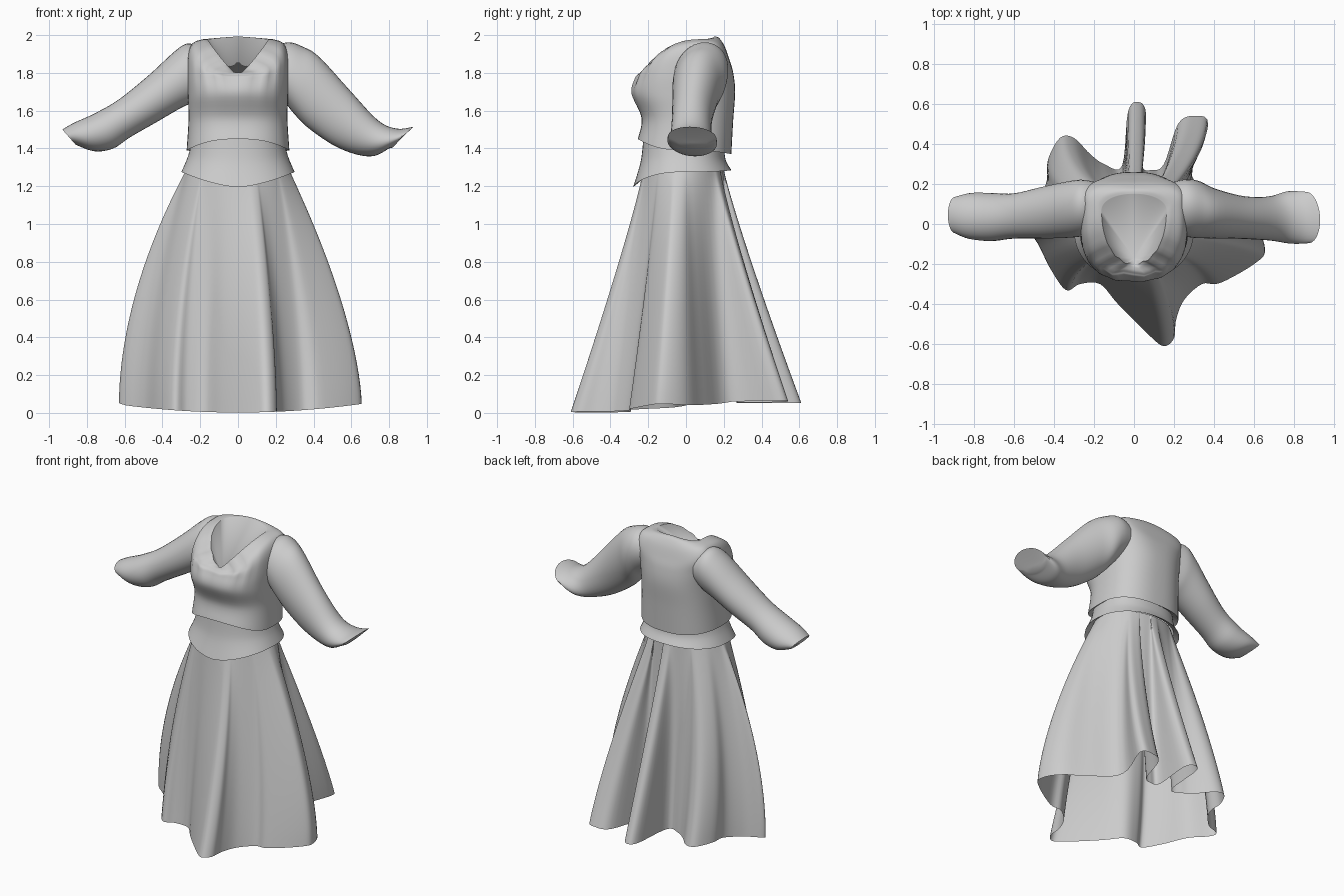
import bpy, bmesh, math
from mathutils import Vector

cube = bpy.data.objects.get("Cube")
if cube:
    bpy.data.objects.remove(cube, do_unlink=True)

cloth = bpy.data.materials.new("grey cloth")
cloth.use_nodes = True
GREY = (0.6, 0.6, 0.6, 1)
cloth.diffuse_color = GREY
cloth.node_tree.nodes["Principled BSDF"].inputs["Base Color"].default_value = GREY


def spline(keys, steps, closed=False):
    """Smooth interpolation through tuples of numbers."""
    n = len(keys)
    pick = (lambda i: keys[i % n]) if closed else (lambda i: keys[max(0, min(n - 1, i))])
    out = []
    for i in range(n if closed else n - 1):
        for s in range(steps):
            t = s / steps
            quad = zip(pick(i - 1), pick(i), pick(i + 1), pick(i + 2))
            out.append(tuple(
                b + 0.5 * t * (c - a + t * (2*a - 5*b + 4*c - d + t * (3*(b - c) + d - a)))
                for a, b, c, d in quad))
    if not closed:
        out.append(keys[-1])
    return out


def loft(name, rings, end_cap=None, sharp=50):
    """Skin closed rings of points; the cap is the centre point of a fan."""
    bm = bmesh.new()
    loops = [[bm.verts.new(p) for p in ring] for ring in rings]
    n = len(loops[0])
    for a, b in zip(loops, loops[1:]):
        for i in range(n):
            j = (i + 1) % n
            bm.faces.new((a[i], a[j], b[j], b[i]))
    if end_cap:
        tip, rim = bm.verts.new(end_cap), loops[-1]
        for i in range(n):
            bm.faces.new((rim[i], rim[(i + 1) % n], tip))
    bmesh.ops.recalc_face_normals(bm, faces=bm.faces)
    mesh = bpy.data.meshes.new(name)
    bm.to_mesh(mesh)
    bm.free()
    obj = bpy.data.objects.new(name, mesh)
    bpy.context.collection.objects.link(obj)
    mesh.materials.append(cloth)
    bpy.ops.object.select_all(action='DESELECT')
    obj.select_set(True)
    bpy.context.view_layer.objects.active = obj
    bpy.ops.object.shade_smooth_by_angle(angle=math.radians(sharp))


def body_ring(key, count=72):
    """Half width; front, side, back y; front, side, back z; squareness; arch; ruffle."""
    hx, yf, ys, yb, zf, zs, zb, square, arch, ruffle = key
    ring = []
    for i in range(count):
        a = math.tau * i / count
        c, s = math.cos(a), math.sin(a)
        x = hx * math.copysign(abs(c) ** square, c)
        y = ys + ((yf if s < 0 else yb) - ys) * abs(s) ** square
        w = abs(c) ** arch
        z = (zf if s < 0 else zb) * (1 - w) + zs * w
        if s < 0:
            y += ruffle * s * s * math.sin(a * 18)
        ring.append((x, y, z))
    return ring


# Bodice: hem underside, waist, bust, shoulders, V neckline with a filled opening
bodice = spline([
    (.272, -.255, -.01, .24, 1.45, 1.39, 1.37, .8, 2, 0),
    (.262, -.235, 0, .25, 1.56, 1.55, 1.55, .8, 2, 0),
    (.265, -.287, -.01, .26, 1.69, 1.68, 1.70, .8, 1.5, .002),
    (.268, -.265, .01, .25, 1.77, 1.79, 1.8, .72, 1.5, .007),
    (.265, -.247, .09, .23, 1.79, 1.9, 1.87, .66, 1.9, .008),
    (.24, -.232, .1, .205, 1.80, 1.957, 1.94, .7, 1.9, .008),
    (.19, -.212, .085, .175, 1.80, 1.977, 1.985, .85, 1.5, .008),
    (.162, -.2, .065, .15, 1.79, 1.977, 1.993, .95, 1.2, .006)], 6)
lining = (.245, -.22, -.01, .2, 1.46, 1.41, 1.4, .8, 2, 0)
loft("bodice", [body_ring(k) for k in [lining] + bodice], end_cap=(0, -.17, 1.74))

# Waistband: flared lower edge turned under to the skirt
band = spline([
    (.30, -.28, -.02, .24, 1.195, 1.275, 1.285, .9, 1.4, 0),
    (.268, -.24, -.015, .21, 1.33, 1.35, 1.34, .9, 1.4, 0),
    (.245, -.225, -.012, .2, 1.46, 1.43, 1.42, .85, 1.4, 0)], 6)
turned = (.265, -.225, -.012, .2, 1.24, 1.3, 1.31, .9, 1.4, 0)
loft("waistband", [body_ring(k) for k in [turned] + band])

# Skirt: waist oval blended into a deeply folded hem outline
hem = [(.655, -.13), (.6, 0), (.45, .1), (.29, .24), (.37, .5), (.3, .54), (.22, .5),
       (.15, .3), (.09, .27), (.04, .3), (.06, .55), (.02, .61), (-.03, .56), (-.06, .29),
       (-.15, .3), (-.22, .35), (-.3, .43), (-.37, .43), (-.43, .32), (-.44, .2), (-.52, .1),
       (-.63, .04), (-.5, -.07), (-.42, -.22), (-.34, -.33), (-.27, -.3), (-.17, -.3),
       (-.08, -.4), (.08, -.56), (.15, -.61), (.2, -.57), (.21, -.48), (.25, -.38),
       (.34, -.3), (.43, -.295), (.6, -.2)]
outline = spline(hem, 5, closed=True)
ROWS = 24
skirt = []
for r in range(ROWS + 1):
    t = r / ROWS
    by = t ** 1.12
    ring = []
    for x, y in outline:
        a = math.atan2(y, x)
        bx = 1 - (1 - t) ** (1.55 if x > 0 else 1.85)
        wx, wy = .262 * math.cos(a), -.015 + .21 * math.sin(a)
        low = .002 + .045 * (x / .65) ** 2 + .05 * max(0, min(1, y * 4))
        ring.append((wx + (x - wx) * bx, wy + (y - wy) * by, 1.31 + (low - 1.31) * t))
    skirt.append(ring)
loft("skirt", skirt, sharp=80)


def sleeve(name, side, keys, inner):
    """Slanted ovals from top x, y, z, bottom x, y, z and half depth."""
    def oval(key):
        xt, yt, zt, xb, yb, zb, yw = key
        top, low = Vector((side * xt, yt, zt)), Vector((side * xb, yb, zb))
        mid, up = (top + low) / 2, (top - low) / 2
        return [mid + up * math.cos(a) + Vector((0, yw * math.sin(a), 0))
                for a in (math.tau * i / 32 for i in range(32))]
    rings = [oval(k) for k in spline(keys, 5)] + [oval(inner)]
    centre = sum(rings[-1], Vector()) / 32
    loft(name, rings, end_cap=centre, sharp=35)


# Full sleeves ending in a flared cuff with a closed wrist opening
sleeve("left_sleeve", 1, [
    (.2, .1, 1.945, .2, .06, 1.68, .13), (.27, .1, 1.962, .25, .06, 1.64, .142),
    (.34, .09, 1.94, .3, .055, 1.58, .142),
    (.43, .065, 1.885, .37, .04, 1.51, .124), (.59, .035, 1.71, .5, .03, 1.42, .107),
    (.74, .02, 1.55, .62, .035, 1.37, .11), (.84, .015, 1.505, .72, .05, 1.36, .13),
    (.93, .02, 1.515, .8, .045, 1.4, .128)],
    (.87, .03, 1.46, .82, .04, 1.405, .075))
sleeve("right_sleeve", -1, [
    (.2, .1, 1.94, .2, .06, 1.68, .13), (.27, .1, 1.955, .25, .06, 1.64, .14),
    (.34, .09, 1.91, .31, .055, 1.61, .14),
    (.47, .065, 1.79, .43, .05, 1.54, .13), (.63, .04, 1.66, .57, .04, 1.46, .113),
    (.76, .03, 1.585, .66, .04, 1.4, .12), (.87, .035, 1.535, .76, .045, 1.385, .115),
    (.93, .045, 1.5, .86, .045, 1.42, .09)],
    (.89, .045, 1.47, .86, .045, 1.43, .06))
